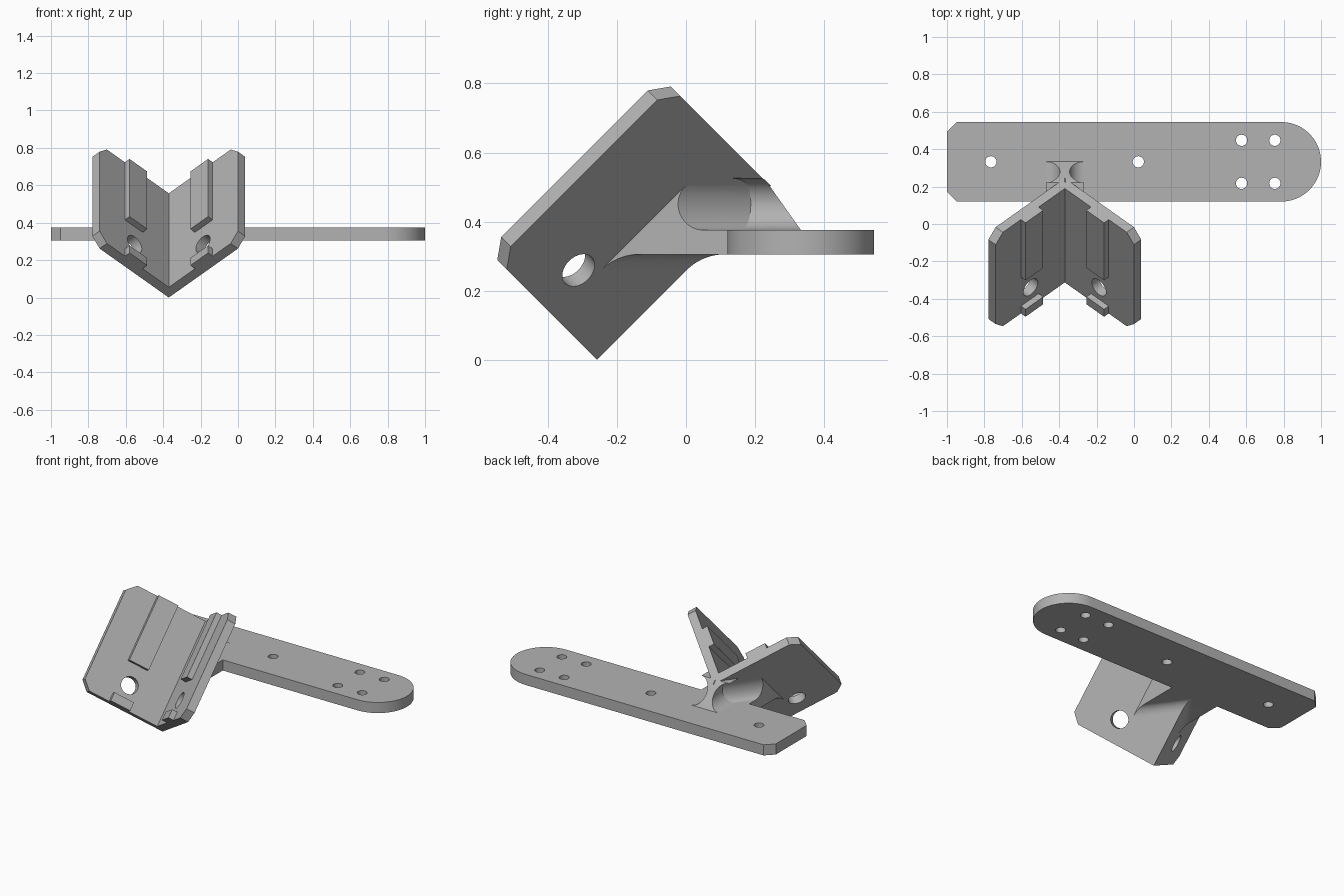
import bpy, bmesh, math
from mathutils import Vector

cube = bpy.data.objects.get("Cube")
if cube:
    bpy.data.objects.remove(cube, do_unlink=True)

grey = bpy.data.materials.new("light_grey_plastic")
grey.use_nodes = True
COLOUR = (0.45, 0.45, 0.45, 1)
grey.diffuse_color = COLOUR
grey.node_tree.nodes["Principled BSDF"].inputs["Base Color"].default_value = COLOUR

R2 = math.sqrt(2)
SPINE_X = -0.37             # x of the bracket's spine
P0 = 0.182                  # distance of the spine from the 45 degree plane
S0, S1 = -0.182, 0.528      # bracket ends along the spine
WING, WALL = 0.578, 0.055   # wing width and thickness
PLATE_Z0, PLATE_Z1 = 0.305, 0.375


def prism(name, pts, place, lo, hi, clips=()):
    """Extrude a profile between two depths; place maps (u, v, depth) to space."""
    bm = bmesh.new()
    ends = [[bm.verts.new(place(u, v, k)) for u, v in pts] for k in (lo, hi)]
    bm.faces.new(ends[0])
    bm.faces.new(ends[1])
    n = len(pts)
    for i in range(n):
        j = (i + 1) % n
        bm.faces.new((ends[0][i], ends[0][j], ends[1][j], ends[1][i]))
    for co, no in clips:
        bmesh.ops.bisect_plane(bm, geom=bm.verts[:] + bm.edges[:] + bm.faces[:],
                               plane_co=co, plane_no=no, clear_outer=True)
        bmesh.ops.holes_fill(bm, edges=[e for e in bm.edges if e.is_boundary])
    bmesh.ops.recalc_face_normals(bm, faces=bm.faces)
    mesh = bpy.data.meshes.new(name)
    bm.to_mesh(mesh)
    bm.free()
    mesh.materials.append(grey)
    obj = bpy.data.objects.new(name, mesh)
    bpy.context.collection.objects.link(obj)
    return obj


def arc(cx, cy, r, a0, a1, n=16):
    angles = [math.radians(a0 + (a1 - a0) * i / n) for i in range(n + 1)]
    return [(cx + r * math.cos(a), cy + r * math.sin(a)) for a in angles]


def circle(cx, cy, r, n=32):
    return arc(cx, cy, r, 0, 360, n)[:-1]


def select(obj):
    bpy.ops.object.select_all(action='DESELECT')
    obj.select_set(True)
    bpy.context.view_layer.objects.active = obj


def cut(obj, cutter):
    select(obj)
    mod = obj.modifiers.new("hole", 'BOOLEAN')
    mod.operation, mod.solver, mod.object = 'DIFFERENCE', 'EXACT', cutter
    bpy.ops.object.modifier_apply(modifier=mod.name)
    bpy.data.objects.remove(cutter, do_unlink=True)


def smooth(obj):
    select(obj)
    bpy.ops.object.shade_smooth_by_angle(angle=math.radians(30))


def flat(x, y, k):
    return (x, y, k)


# Mounting plate: chamfered at one end, round at the other
Y0, Y1, CH = 0.12, 0.545, 0.052
mid, rad = (Y0 + Y1) / 2, (Y1 - Y0) / 2
outline = arc(1 - rad, mid, rad, -90, 90, 40)
outline += [(CH - 1, Y1), (-1, Y1 - CH), (-1, Y0 + CH), (CH - 1, Y0)]
plate = prism("mounting_plate", outline, flat, PLATE_Z0, PLATE_Z1)
holes = [(-0.765, mid), (0.023, mid)]
holes += [(x, mid + dy) for x in (0.575, 0.753) for dy in (-0.115, 0.115)]
for x, y in holes:
    cut(plate, prism("screw_hole", circle(x, y, 0.03), flat, 0.2, 0.5))
smooth(plate)

for side, sign in (("left", 1), ("right", -1)):
    def wing_place(w, s, n):
        p = P0 + (w + n) / R2
        return (SPINE_X + sign * (w - n) / R2, (s - p) / R2, (s + p) / R2)

    # Wing of the V bracket, with chamfered outer corners and a bolt hole
    c = 0.055
    pts = [(0, S0), (WING - c, S0), (WING, S0 + c),
           (WING, S1 - c), (WING - c, S1), (0, S1)]
    wing = prism(side + "_wing", pts, wing_place, 0, WALL)
    cut(wing, prism("bolt_hole", circle(0.313, -0.037, 0.054), wing_place, -0.1, 0.2))
    smooth(wing)

    # Long guide rib and short stop block on the inner face
    for name, a, b in (("guide_rib", 0.093, S1), ("stop_block", S0, -0.126)):
        prism(side + "_" + name, [(0.253, a), (0.387, a), (0.387, b), (0.253, b)],
              wing_place, WALL - 0.01, WALL + 0.035)

    # Gusset: plate carried under the wing, filleted above and below
    def gusset_place(y, z, k):
        return (SPINE_X + sign * k, y - R2 * k, z)

    back = P0 * R2                       # spine line is z = y + back
    top_r, low_r = 0.0755, 0.154
    top_y = PLATE_Z1 - back + top_r / math.tan(math.radians(22.5))
    low_y = PLATE_Z0 - back + low_r * math.tan(math.radians(22.5))
    pts = arc(top_y, PLATE_Z1 + top_r, top_r, 135, 270)
    pts += [(0.4, PLATE_Z1), (0.4, PLATE_Z0)]
    pts += arc(low_y, PLATE_Z0 - low_r, low_r, 90, 135)
    start, end = pts[-1], pts[0]
    pts += [(start[0] - 0.02, start[1] + 0.02), (end[0] - 0.02, end[1] + 0.02)]
    smooth(prism(side + "_gusset", pts, gusset_place, 0, 0.175))

    # Half of the thin web behind the spine, hollowed by a round fillet
    def web_place(x, z, y):
        return (SPINE_X + sign * x, y, z)

    half = 0.026
    pts = [(0, 0.34), (half + top_r, 0.34)]
    pts += arc(half + top_r, PLATE_Z1 + top_r, top_r, 270, 90, 24)
    pts += [(0, PLATE_Z1 + 2 * top_r)]
    ridge_z = S1 / R2 + P0 / R2
    clips = [
        ((SPINE_X, 0.333, PLATE_Z1), Vector((0, ridge_z - PLATE_Z1, 0.09))),
        ((SPINE_X, 0, S1 * R2), Vector((0, 1, 1))),
        ((SPINE_X, 0, back + 0.04), Vector((-sign * R2, -1, 1))),
    ]
    smooth(prism(side + "_web", pts, web_place, -0.2, 0.45, clips))
